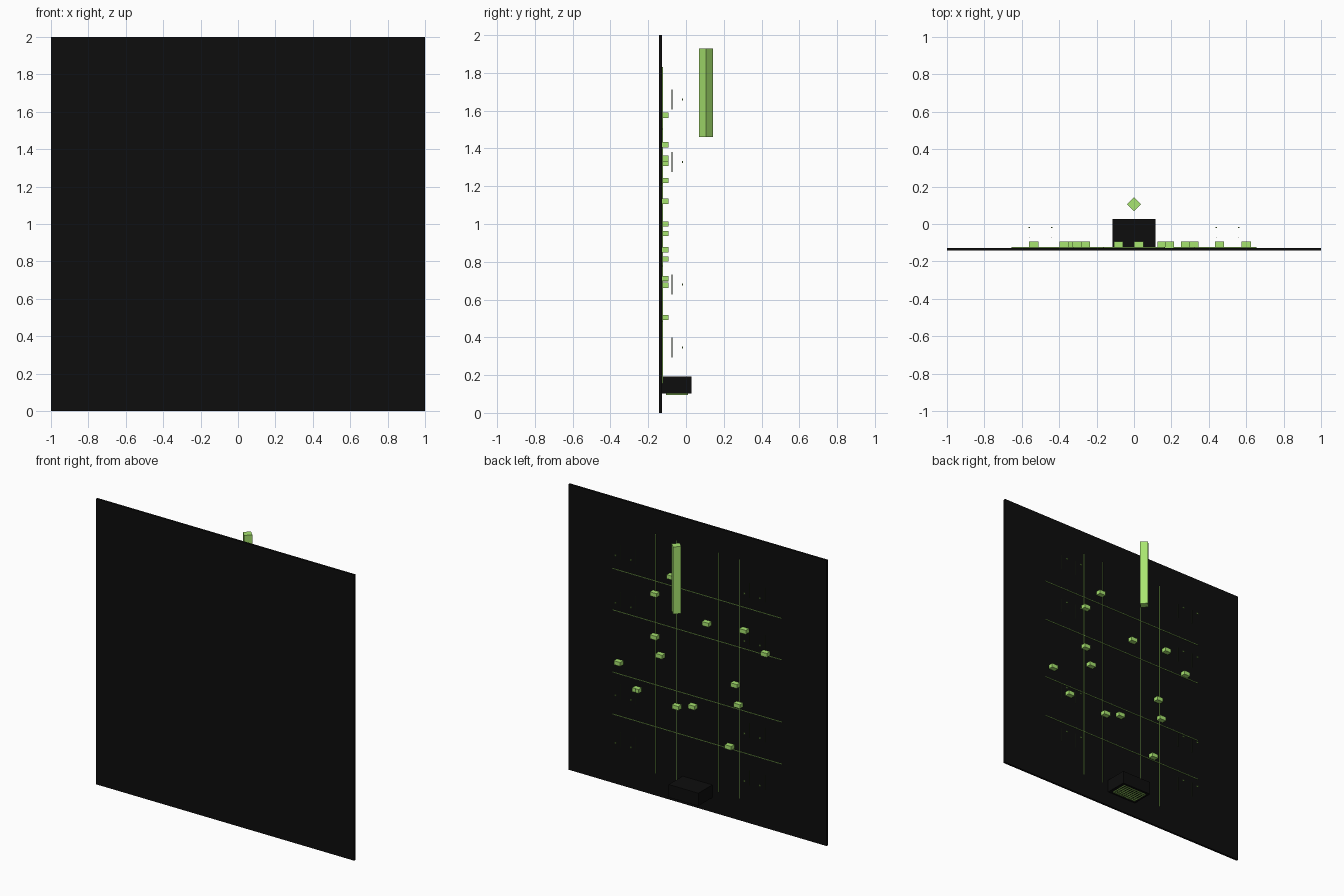
import bpy
import math

if "Cube" in bpy.data.objects:
    bpy.data.objects.remove(bpy.data.objects["Cube"])


def material(name, rgb):
    m = bpy.data.materials.new(name)
    m.diffuse_color = (*rgb, 1)
    m.use_nodes = True
    m.node_tree.nodes["Principled BSDF"].inputs["Base Color"].default_value = m.diffuse_color
    return m


BLACK = material("matte_black", (0.004, 0.004, 0.004))
GREEN = material("bright_green", (0.39, 0.78, 0.16))
LINE = material("line_green", (0.2, 0.4, 0.08))
DIM = material("dark_green", (0.05, 0.08, 0.03))


def box(name, x, y, z, mat):
    """Box from (min, max) pairs."""
    bpy.ops.mesh.primitive_cube_add(size=1, location=[sum(r) / 2 for r in (x, y, z)])
    ob = bpy.context.object
    ob.name = name
    ob.scale = [r[1] - r[0] for r in (x, y, z)]
    bpy.ops.object.transform_apply(location=False, rotation=False, scale=True)
    ob.data.materials.append(mat)
    return ob


def around(c, half):
    return (c - half, c + half)


def rod(name, loc, radius, depth, sides, mat):
    bpy.ops.mesh.primitive_cylinder_add(vertices=sides, radius=radius, depth=depth, location=loc)
    ob = bpy.context.object
    ob.name = name
    ob.data.materials.append(mat)
    return ob


# Wall panel; everything else is mounted on its +y face
FACE = -0.127
box("wall_panel", (-1, 1), (-0.142, FACE), (0, 2), BLACK)

# Raised grid lines on the panel
for x in (-0.325, -0.163, 0.163, 0.325):
    box("vertical_line", around(x, 0.002), (FACE, FACE + 0.004), (0.155, 1.83), LINE)
for z in (0.483, 0.777, 1.213, 1.503):
    box("horizontal_line", (-0.655, 0.655), (FACE, FACE + 0.004), around(z, 0.002), LINE)

# Scattered small blocks
BLOCKS = [(0.19, 1.575), (0.32, 1.42), (0.32, 1.12), (0.275, 1.0), (0.60, 0.863),
          (0.457, 0.712), (0.15, 0.675), (0.025, 0.71), (-0.083, 1.32), (-0.373, 1.348),
          (-0.536, 1.23), (-0.304, 0.95), (-0.328, 0.815), (-0.26, 0.505)]
for x, z in BLOCKS:
    box("small_block", around(x, 0.025), (FACE, -0.093), around(z, 0.014), GREEN)

# Thin pins with a small bead in front of each
for z in (0.347, 0.68, 1.328, 1.66):
    for x in (-0.56, -0.44, 0.44, 0.56):
        rod("thin_pin", (x, -0.074, z), 0.002, 0.105, 6, DIM)
        box("bead", around(x, 0.005), around(-0.018, 0.003), around(z, 0.005), LINE)

# Hanging four-sided bar
rod("hanging_bar", (0, 0.106, 1.695), 0.037, 0.47, 4, GREEN)

# Bottom housing with a grille underneath
box("housing", (-0.115, 0.115), (FACE, 0.028), (0.102, 0.192), BLACK)
for i in range(10):
    box("grille_bar", around(-0.09 + i * 0.02, 0.0025), (-0.106, 0.01), (0.095, 0.102), LINE)
for i in range(7):
    box("grille_slat", (-0.09, 0.09), around(-0.104 + i * 0.0187, 0.0025), (0.096, 0.102), LINE)
